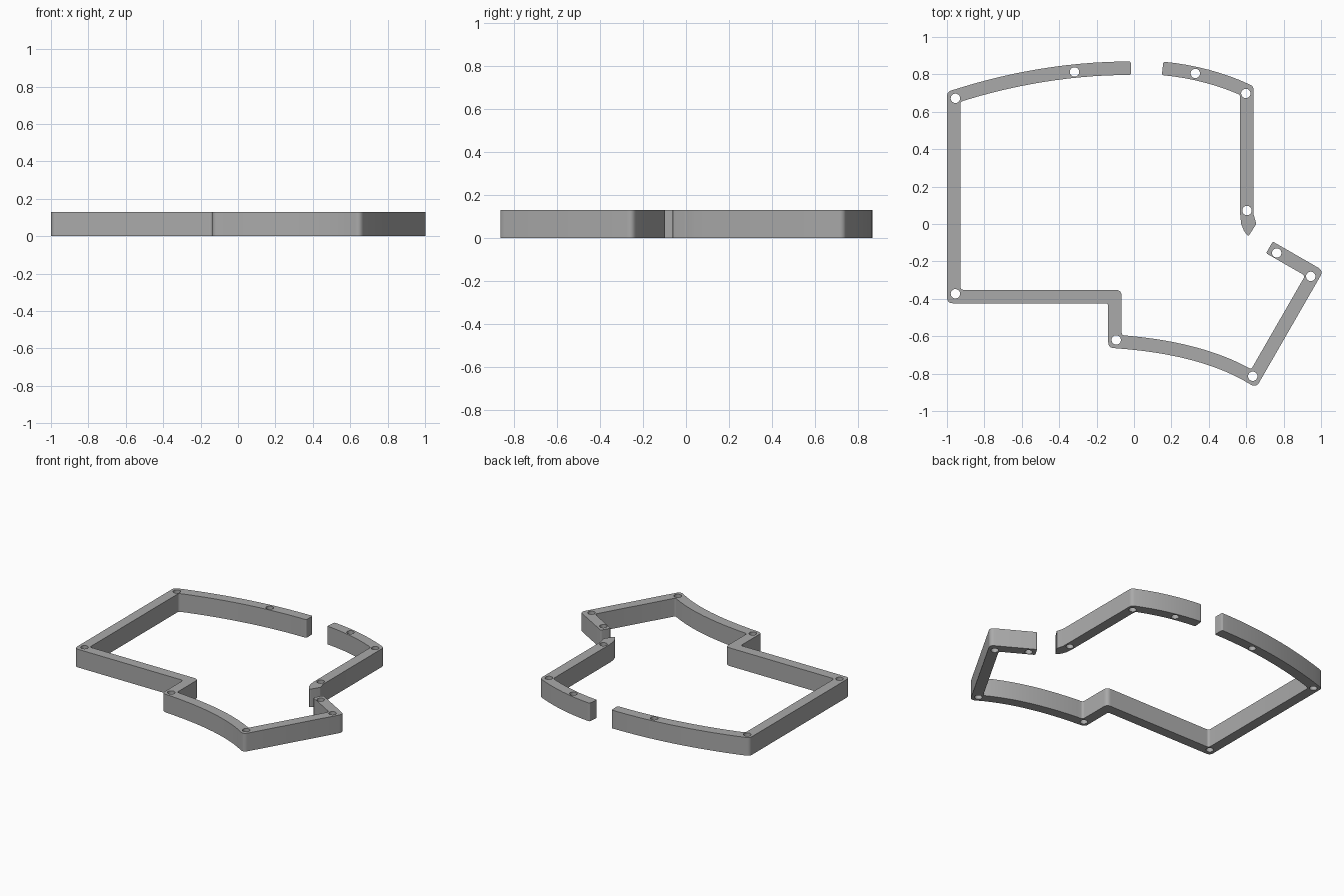
import bpy
import bmesh
import math
from mathutils import Vector

HEIGHT = 0.13
HALF_WIDTH = 0.036
HOLE_RADIUS = 0.025
OUTER_ROUND, INNER_ROUND, END_ROUND = 0.033, 0.018, 0.01

cube = bpy.data.objects.get("Cube")
if cube:
    bpy.data.objects.remove(cube, do_unlink=True)

grey = bpy.data.materials.new("mid grey")
grey.use_nodes = True
grey.diffuse_color = (0.4, 0.4, 0.4, 1)
grey.node_tree.nodes["Principled BSDF"].inputs["Base Color"].default_value = grey.diffuse_color


def arc(a, control, b, steps):
    """Points of a quadratic curve from a to b."""
    a, control, b = Vector(a), Vector(control), Vector(b)
    ts = [i / steps for i in range(steps + 1)]
    return [a * (1 - t) ** 2 + control * 2 * t * (1 - t) + b * t * t for t in ts]


def offset(path, distance):
    """Parallel path with mitred corners, positive to the right."""
    out = []
    for i, p in enumerate(path):
        dirs = []
        if i > 0:
            dirs.append((p - path[i - 1]).normalized())
        if i < len(path) - 1:
            dirs.append((path[i + 1] - p).normalized())
        normals = [Vector((d.y, -d.x)) for d in dirs]
        mitre = sum(normals, Vector((0, 0))).normalized()
        out.append(p + mitre * distance / mitre.dot(normals[0]))
    return out


def rounded(points, small):
    """Fillet the sharp corners of a counter-clockwise outline."""
    out = []
    for i, p in enumerate(points):
        before, after = points[i - 1] - p, points[(i + 1) % len(points)] - p
        turn = math.pi - before.angle(after)
        if turn < math.radians(18):
            out.append(p)
            continue
        convex = (-before).cross(after) > 0
        radius = END_ROUND if i in small else OUTER_ROUND if convex else INNER_ROUND
        cut = min(radius * math.tan(turn / 2), 0.6 * before.length, 0.6 * after.length)
        out += arc(p + before.normalized() * cut, p, p + after.normalized() * cut, 6)
    return out


def circle(centre):
    angles = [math.tau * i / 32 for i in range(32)]
    return [Vector(centre) + HOLE_RADIUS * Vector((math.cos(a), math.sin(a))) for a in angles]


def wall(name, path, holes, tip=()):
    """Constant-width upright wall along a path, with through holes."""
    path = [Vector(p) for p in path]
    right, left = offset(path, HALF_WIDTH), offset(path, -HALF_WIDTH)
    cap = [Vector(p) for p in tip]
    outline = right + cap + left[::-1]
    small = {0, len(outline) - 1} | set(range(len(right) - 1, len(right) + len(cap) + 1))

    curve = bpy.data.curves.new(name + "_outline", "CURVE")
    curve.dimensions = "2D"
    curve.fill_mode = "BOTH"
    curve.extrude = HEIGHT / 2
    for loop in [rounded(outline, small)] + [circle(h) for h in holes]:
        spline = curve.splines.new("POLY")
        spline.points.add(len(loop) - 1)
        for point, p in zip(spline.points, loop):
            point.co = (p.x, p.y, 0, 1)
        spline.use_cyclic_u = True

    # Turn the filled outline into a clean closed mesh standing on the ground
    helper = bpy.data.objects.new(name + "_helper", curve)
    bpy.context.collection.objects.link(helper)
    graph = bpy.context.evaluated_depsgraph_get()
    mesh = bpy.data.meshes.new_from_object(helper.evaluated_get(graph))
    bpy.data.objects.remove(helper, do_unlink=True)
    bm = bmesh.new()
    bm.from_mesh(mesh)
    bmesh.ops.remove_doubles(bm, verts=bm.verts, dist=0.0001)
    bmesh.ops.recalc_face_normals(bm, faces=bm.faces)
    bmesh.ops.translate(bm, verts=bm.verts, vec=(0, 0, HEIGHT / 2))
    bm.to_mesh(mesh)
    bm.free()
    mesh.name = name
    mesh.materials.clear()
    mesh.materials.append(grey)
    obj = bpy.data.objects.new(name, mesh)
    bpy.context.collection.objects.link(obj)
    bpy.ops.object.select_all(action="DESELECT")
    obj.select_set(True)
    bpy.context.view_layer.objects.active = obj
    bpy.ops.object.shade_smooth_by_angle(angle=math.radians(30))


# Long wall: bowed back, straight side, stepped front and hooked end
back = arc((-0.017, 0.833), (-0.49, 0.833), (-0.964, 0.68), 14)
front = arc((-0.102, -0.628), (0.37, -0.66), (0.64, -0.826), 12)
wall("long_wall",
     back + [(-0.964, -0.388), (-0.102, -0.388)] + front + [(0.964, -0.263), (0.724, -0.125)],
     [(-0.955, 0.672), (-0.318, 0.813), (-0.955, -0.373), (-0.095, -0.62),
      (0.635, -0.814), (0.945, -0.28), (0.763, -0.155)])

# Short wall: bowed back corner and a straight side ending in a point
corner = arc((0.153, 0.832), (0.40, 0.808), (0.604, 0.713), 8)
wall("short_wall", corner + [(0.604, 0.05)],
     [(0.328, 0.805), (0.598, 0.698), (0.604, 0.072)],
     tip=[(0.573, 0.0), (0.587, -0.035), (0.61, -0.068), (0.654, 0.0)])
